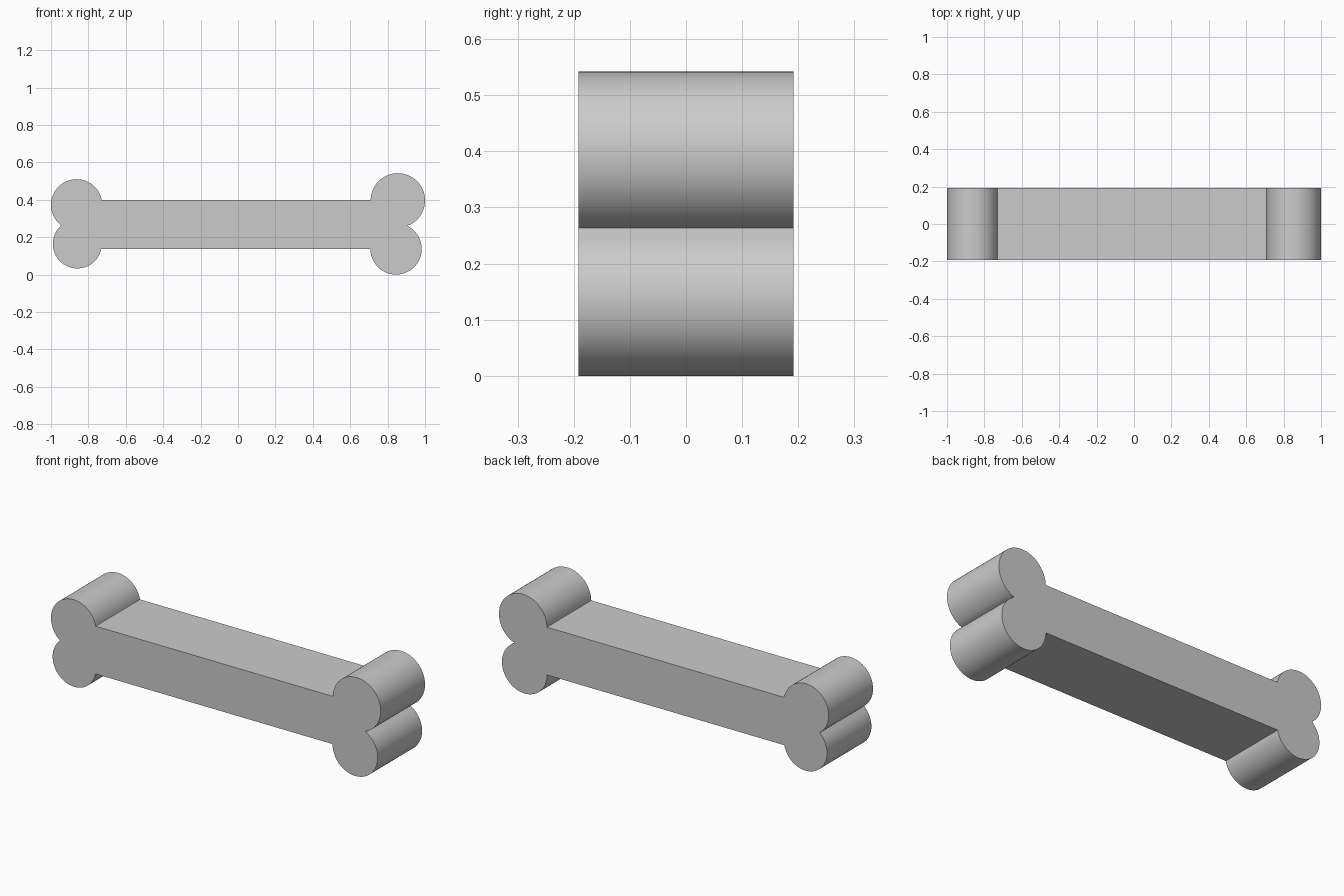
import bpy, bmesh, math

cube = bpy.data.objects.get("Cube")
if cube:
    bpy.data.objects.remove(cube, do_unlink=True)

HALF_DEPTH = 0.192
SHAFT_TOP, SHAFT_BOTTOM = 0.40, 0.138
STEPS = 40


def lobe_arc(cx, cz, r, shaft_z, pinch, side, up):
    """Points round a lobe, from the shaft corner to the pinch at the bone end."""
    start = math.asin(max(-1, min(1, (shaft_z - cz) / r)))
    if side > 0:
        start = math.pi - start
    end = math.atan2(pinch[1] - cz, pinch[0] - cx)
    # Sweep over the outer side of the lobe
    turn = -side * up
    sweep = (turn * (end - start)) % (2 * math.pi)
    pts = [(cx + r * math.cos(start + turn * sweep * i / STEPS),
            cz + r * math.sin(start + turn * sweep * i / STEPS))
           for i in range(STEPS)]
    return pts


# Outline: right upper lobe, right lower lobe, left lower lobe, left upper lobe
right_pinch, left_pinch = (0.906, 0.263), (-0.945, 0.265)
right_top = lobe_arc(0.8545, 0.3965, 0.1455, SHAFT_TOP, right_pinch, 1, 1)
right_low = lobe_arc(0.845, 0.137, 0.137, SHAFT_BOTTOM, right_pinch, 1, -1)
left_low = lobe_arc(-0.859, 0.164, 0.131, SHAFT_BOTTOM, left_pinch, -1, -1)
left_top = lobe_arc(-0.863, 0.373, 0.137, SHAFT_TOP, left_pinch, -1, 1)
outline = (right_top + [right_pinch] + right_low[::-1]
           + left_low + [left_pinch] + left_top[::-1])

# Extrude the outline through the depth
bm = bmesh.new()
front = bm.faces.new([bm.verts.new((x, -HALF_DEPTH, z)) for x, z in outline])
extruded = bmesh.ops.extrude_face_region(bm, geom=[front], use_keep_orig=True)
moved = [g for g in extruded["geom"] if isinstance(g, bmesh.types.BMVert)]
bmesh.ops.translate(bm, verts=moved, vec=(0, 2 * HALF_DEPTH, 0))
bmesh.ops.recalc_face_normals(bm, faces=bm.faces)
mesh = bpy.data.meshes.new("bone")
bm.to_mesh(mesh)
bm.free()
bone = bpy.data.objects.new("bone", mesh)
bpy.context.collection.objects.link(bone)

# Plain grey material
grey = bpy.data.materials.new("light_grey")
grey.use_nodes = True
colour = (0.6, 0.6, 0.6, 1)
grey.diffuse_color = colour
grey.node_tree.nodes["Principled BSDF"].inputs["Base Color"].default_value = colour
mesh.materials.append(grey)

# Smooth lobes with sharp corners
bpy.context.view_layer.objects.active = bone
bone.select_set(True)
bpy.ops.object.shade_smooth_by_angle(angle=math.radians(30))
